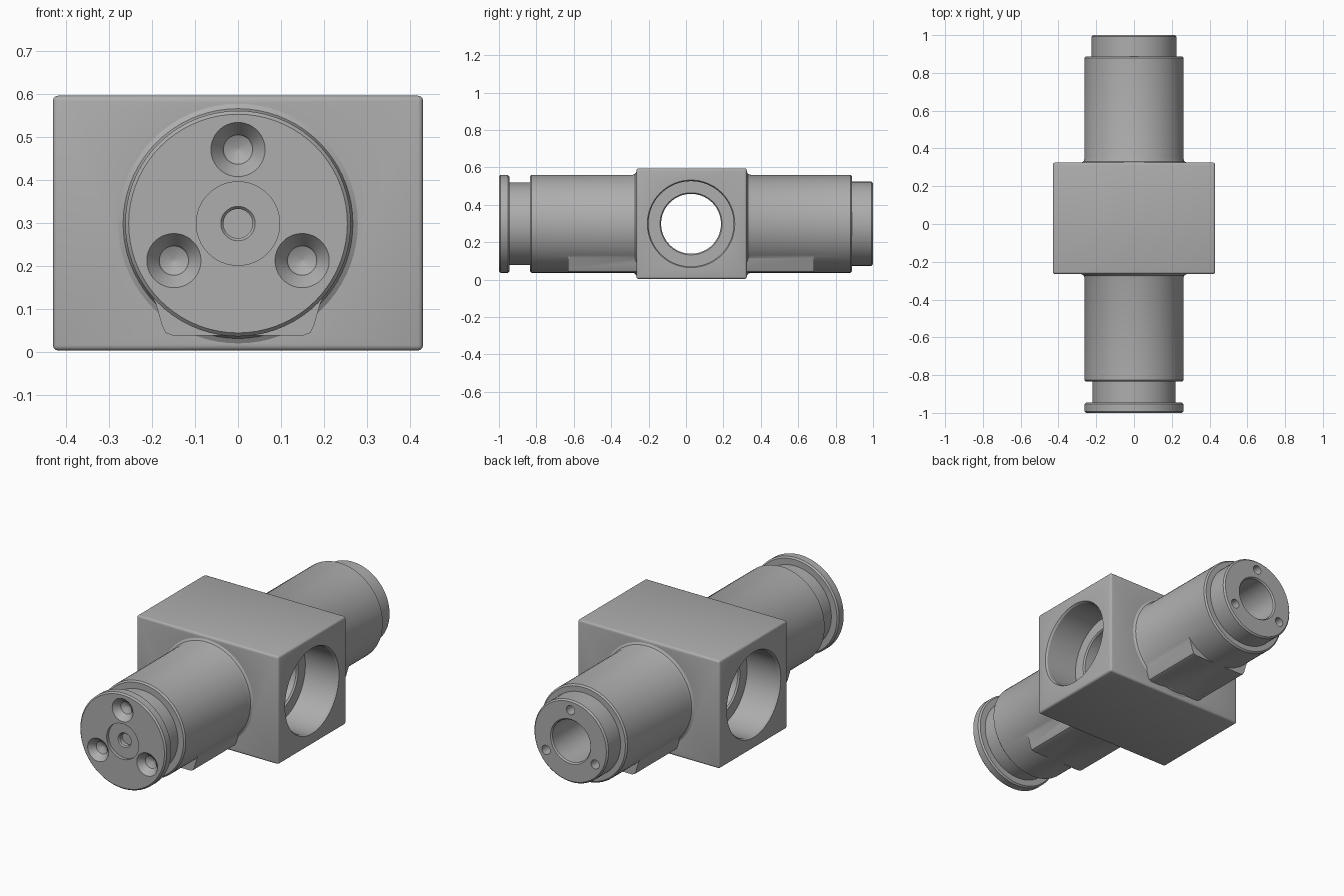
import bpy, bmesh, math
from mathutils import Matrix, Vector

cube = bpy.data.objects.get("Cube")
if cube:
    bpy.data.objects.remove(cube, do_unlink=True)

AXIS_Z = 0.298      # height of the barrel axis
PORT_Y = 0.027      # centre of the cross port
SCREW_R = 0.172     # screw circle radius

metal = bpy.data.materials.new("machined_grey")
metal.use_nodes = True
GREY = (0.42, 0.42, 0.42, 1)
metal.diffuse_color = GREY
metal.node_tree.nodes["Principled BSDF"].inputs["Base Color"].default_value = GREY


def finish(name, bm):
    bmesh.ops.recalc_face_normals(bm, faces=bm.faces)
    mesh = bpy.data.meshes.new(name)
    bm.to_mesh(mesh)
    bm.free()
    mesh.materials.append(metal)
    ob = bpy.data.objects.new(name, mesh)
    bpy.context.collection.objects.link(ob)
    return ob


def lathe(name, profile, axis="Y", centre=(0, 0, AXIS_Z), sides=72):
    """Turned solid from (position along axis, radius) pairs."""
    bm = bmesh.new()
    rings = []
    for t, r in profile:
        ring = []
        for i in range(sides):
            a = math.tau * i / sides
            u, v = r * math.cos(a), r * math.sin(a)
            p = (u, t, v) if axis == "Y" else (t, u, v)
            ring.append(bm.verts.new(Vector(p) + Vector(centre)))
        rings.append(ring)
    for lo, hi in zip(rings, rings[1:]):
        for i in range(sides):
            j = (i + 1) % sides
            bm.faces.new((lo[i], lo[j], hi[j], hi[i]))
    bm.faces.new(rings[0])
    bm.faces.new(rings[-1])
    return finish(name, bm)


def box(name, lo, hi, bevel):
    bm = bmesh.new()
    lo, hi = Vector(lo), Vector(hi)
    bmesh.ops.create_cube(bm, size=1, matrix=Matrix.Translation((lo + hi) / 2)
                          @ Matrix.Diagonal((*(hi - lo), 1)))
    bmesh.ops.bevel(bm, geom=bm.edges[:], offset=bevel, segments=3, profile=0.5,
                    affect='EDGES')
    return finish(name, bm)


def pad(name, y0, y1):
    """Flat-bottomed foot under a barrel with sloping flanks."""
    bm = bmesh.new()
    half = [(0.152, 0.038), (0.168, 0.044), (0.176, 0.06), (0.192, 0.115), (0.215, 0.155), (0.1, 0.3)]
    outline = half + [(-x, z) for x, z in reversed(half)]
    face = bm.faces.new([bm.verts.new((x, y0, z)) for x, z in outline])
    out = bmesh.ops.extrude_face_region(bm, geom=[face])
    bmesh.ops.translate(bm, vec=(0, y1 - y0, 0),
                        verts=[g for g in out["geom"] if isinstance(g, bmesh.types.BMVert)])
    return finish(name, bm)


def combine(target, other, operation):
    mod = target.modifiers.new(operation, 'BOOLEAN')
    mod.operation = operation
    mod.solver = 'EXACT'
    mod.object = other
    bpy.context.view_layer.objects.active = target
    bpy.ops.object.modifier_apply(modifier=mod.name)
    bpy.data.objects.remove(other, do_unlink=True)


def screw_points():
    for k in range(3):
        a = math.radians(90 + 120 * k)
        yield (SCREW_R * math.cos(a), 0, AXIS_Z + SCREW_R * math.sin(a))


# Central block
body = box("valve_body", (-0.43, -0.265, 0.003), (0.43, 0.325, 0.595), 0.012)

# Barrels with a small fillet at the block and a stepped neck at the end
front = [(-0.95, 0.22), (-0.835, 0.22), (-0.835, 0.254), (-0.827, 0.262), (-0.285, 0.262),
         (-0.272, 0.267), (-0.264, 0.28), (-0.22, 0.28)]
rear = [(0.28, 0.28), (0.324, 0.28), (0.332, 0.267), (0.345, 0.262), (0.88, 0.262), (0.888, 0.254),
        (0.888, 0.225), (0.992, 0.225), (1.0, 0.217)]
combine(body, lathe("front_barrel", front), 'UNION')
combine(body, lathe("rear_barrel", rear), 'UNION')

# Feet under both barrels
combine(body, pad("front_foot", -0.63, -0.2), 'UNION')
combine(body, pad("rear_foot", 0.26, 0.685), 'UNION')

# Long bore, cross port and its two counterbores
combine(body, lathe("bore", [(-0.93, 0.115), (0.992, 0.115), (1.01, 0.13)]), 'DIFFERENCE')
port_centre = (0, PORT_Y, AXIS_Z)
port = [(-0.44, 0.24), (-0.42, 0.228), (-0.23, 0.228), (-0.23, 0.166), (-0.222, 0.16)]
port += [(-x, r) for x, r in reversed(port)]
combine(body, lathe("port", port, "X", port_centre), 'DIFFERENCE')

# Small screw holes in the rear end face
for p in screw_points():
    combine(body, lathe("screw_hole", [(0.9, 0.025), (1.02, 0.025)], centre=p, sides=24), 'DIFFERENCE')

# Front cap with centre recess and three countersunk holes
cap = lathe("front_cap", [(-1.0, 0.254), (-0.992, 0.262), (-0.953, 0.262), (-0.945, 0.254)])
recess = [(-1.02, 0.097), (-0.982, 0.097), (-0.982, 0.04), (-0.975, 0.034), (-0.952, 0.034)]
combine(cap, lathe("recess", recess, sides=48), 'DIFFERENCE')
sink = [(-1.01, 0.068), (-0.998, 0.062), (-0.976, 0.038), (-0.966, 0.034), (-0.95, 0.003)]
for p in screw_points():
    combine(cap, lathe("countersink", sink, centre=p, sides=36), 'DIFFERENCE')

# Smooth turned surfaces, crisp machined edges
for ob in (body, cap):
    bpy.ops.object.select_all(action='DESELECT')
    ob.select_set(True)
    bpy.context.view_layer.objects.active = ob
    bpy.ops.object.shade_smooth_by_angle(angle=math.radians(30))
